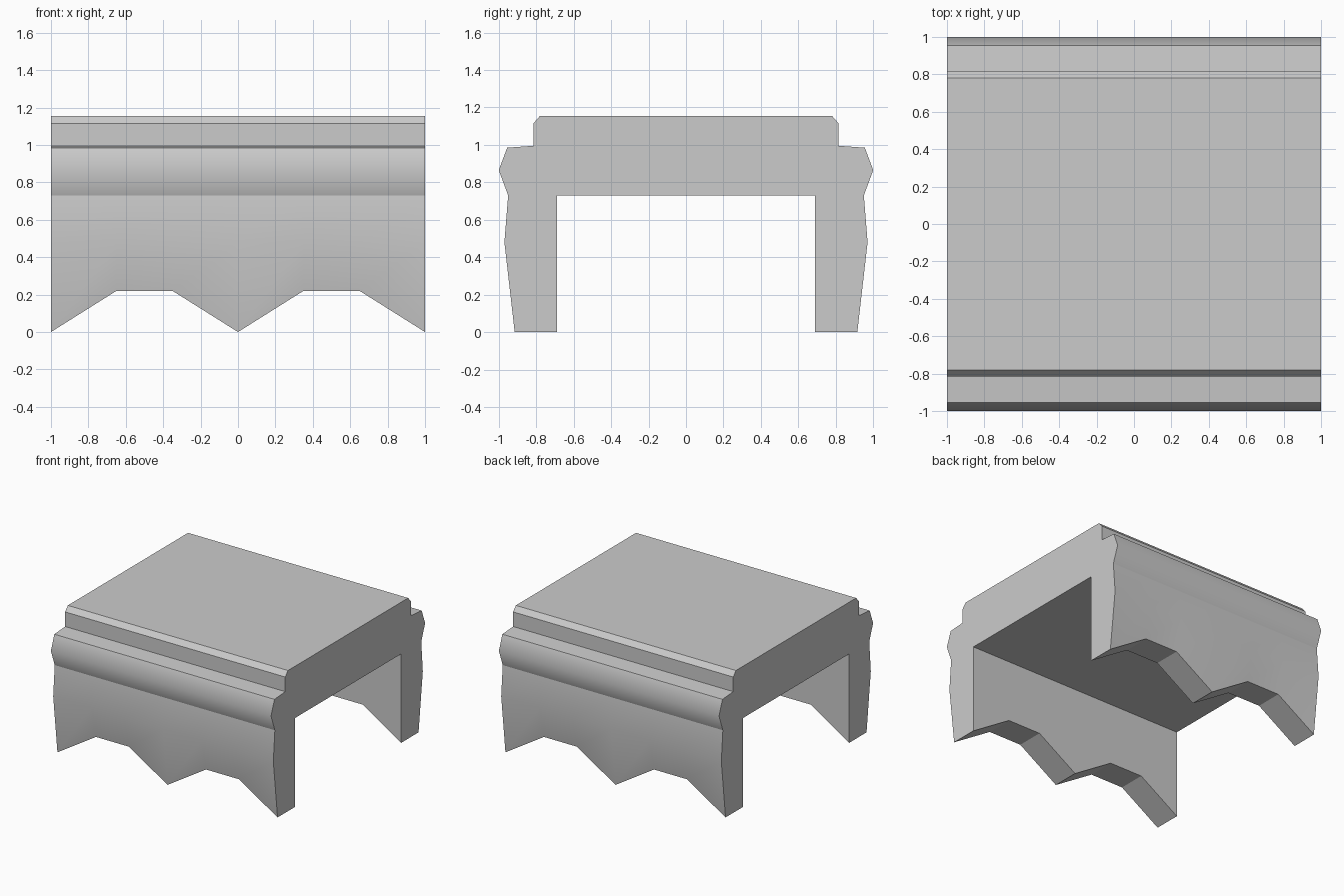
import bpy, bmesh

if "Cube" in bpy.data.objects:
    bpy.data.objects.remove(bpy.data.objects["Cube"])

# Half cross-section (y, z, sharp crease?), from the top chamfer round to the inner wall
HALF = [(0.78, 1.155, True), (0.815, 1.115, True), (0.815, 0.995, True),
        (0.955, 0.985, True), (1.0, 0.865, False), (0.95, 0.73, True),
        (0.97, 0.48, False), (0.915, 0.0, True), (0.69, 0.0, True),
        (0.69, 0.73, True)]
PROFILE = HALF + [(-y, z, s) for y, z, s in reversed(HALF)]

# Stations along the length with the height of the zigzag lower edge
STATIONS = [(-1, 0), (-0.65, 0.22), (-0.35, 0.22), (0, 0),
            (0.35, 0.22), (0.65, 0.22), (1, 0)]


def build_body(name):
    bm = bmesh.new()
    rings = [[bm.verts.new((x, y, lift if z == 0 else z)) for y, z, _ in PROFILE]
             for x, lift in STATIONS]
    n = len(PROFILE)

    # Skin between neighbouring stations
    for a, b in zip(rings, rings[1:]):
        for i in range(n):
            j = (i + 1) % n
            bm.faces.new((a[i], a[j], b[j], b[i]))

    # Flat ends
    for ring in (rings[0], rings[-1]):
        bm.faces.new(ring)
    bmesh.ops.recalc_face_normals(bm, faces=bm.faces)

    # Creases along the length, around the ends and across the zigzag underside
    for f in bm.faces:
        f.smooth = True
    for a, b in zip(rings, rings[1:]):
        for i in range(n):
            bm.edges.get((a[i], b[i])).smooth = not PROFILE[i][2]
    for k, ring in enumerate(rings):
        for i in range(n):
            j = (i + 1) % n
            underside = PROFILE[i][1] == 0 and PROFILE[j][1] == 0
            if underside or k in (0, len(rings) - 1):
                bm.edges.get((ring[i], ring[j])).smooth = False

    mesh = bpy.data.meshes.new(name)
    bm.to_mesh(mesh)
    bm.free()
    obj = bpy.data.objects.new(name, mesh)
    bpy.context.collection.objects.link(obj)
    return obj


# Moulded slab with two scalloped side skirts
build_body("slab_with_side_skirts")
